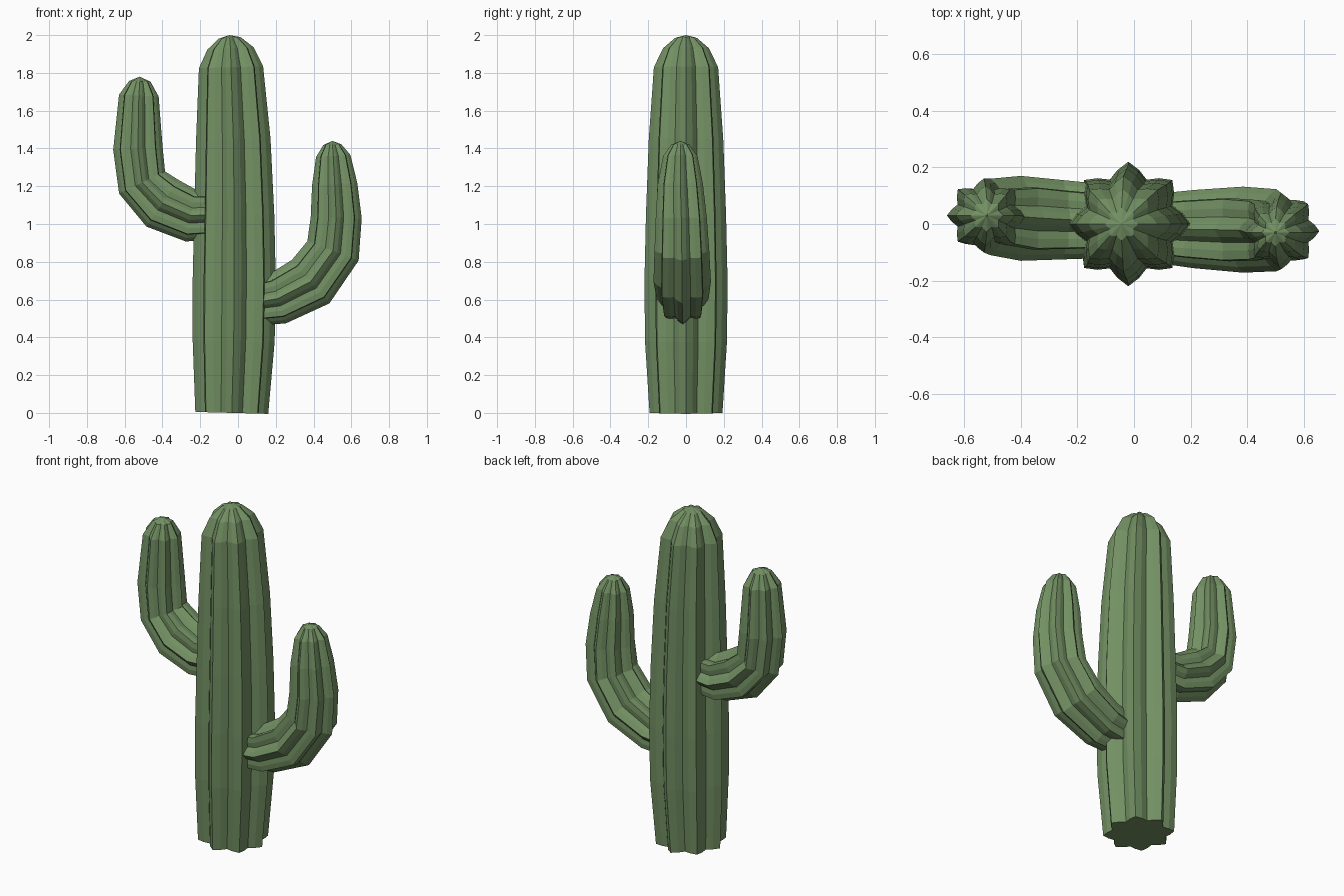
import bpy, bmesh
from math import cos, sin, pi
from mathutils import Vector

if "Cube" in bpy.data.objects:
    bpy.data.objects.remove(bpy.data.objects["Cube"])

RIBS, PER_RIB = 8, 4
SIDES = RIBS * PER_RIB

green = bpy.data.materials.new("cactus_green")
green.diffuse_color = (0.17, 0.28, 0.125, 1)
green.use_nodes = True
green.node_tree.nodes["Principled BSDF"].inputs["Base Color"].default_value = green.diffuse_color


def ribbed_tube(name, rings, tip):
    """Skin star-shaped rings (x, y, z, rib radius) along a path and close at a tip."""
    centres = [Vector(r[:3]) for r in rings] + [Vector(tip)]
    bm = bmesh.new()
    loops = []
    for i, (x, y, z, radius) in enumerate(rings):
        before = (centres[i] - centres[max(i - 1, 0)]).normalized()
        after = (centres[i + 1] - centres[i]).normalized()
        t = before + after
        v = Vector((0, 1, 0))
        u = v.cross(t).normalized()
        loop = []
        for k in range(SIDES):
            a = 2 * pi * k / SIDES
            r = radius * (0.885 + 0.115 * cos(RIBS * a))
            loop.append(bm.verts.new(centres[i] + u * r * cos(a) + v * r * sin(a)))
        loops.append(loop)
    top = bm.verts.new(tip)
    bm.faces.new(loops[0][::-1])
    for k in range(SIDES):
        n = (k + 1) % SIDES
        for lo, hi in zip(loops, loops[1:]):
            bm.faces.new((lo[k], lo[n], hi[n], hi[k]))
        bm.faces.new((loops[-1][k], loops[-1][n], top))
    bmesh.ops.recalc_face_normals(bm, faces=bm.faces)
    mesh = bpy.data.meshes.new(name)
    bm.to_mesh(mesh)
    bm.free()
    mesh.materials.append(green)
    ob = bpy.data.objects.new(name, mesh)
    bpy.context.collection.objects.link(ob)
    return ob


# Trunk
ribbed_tube("trunk", [
    (-0.033, 0, 0.00, 0.193),
    (-0.023, 0, 0.38, 0.217),
    (-0.020, 0, 0.70, 0.220),
    (-0.020, 0, 1.05, 0.212),
    (-0.025, 0, 1.45, 0.197),
    (-0.037, 0, 1.83, 0.170),
    (-0.040, 0, 1.93, 0.122),
    (-0.044, 0, 1.985, 0.058),
], (-0.045, 0, 2.0))

# Left arm, higher on the trunk
ribbed_tube("left_arm", [
    (-0.10, 0.01, 1.05, 0.130),
    (-0.25, 0.015, 1.045, 0.140),
    (-0.40, 0.02, 1.11, 0.150),
    (-0.508, 0.025, 1.22, 0.135),
    (-0.53, 0.03, 1.40, 0.131),
    (-0.525, 0.03, 1.68, 0.105),
    (-0.52, 0.03, 1.755, 0.057),
], (-0.52, 0.03, 1.78))

# Right arm, lower on the trunk
ribbed_tube("right_arm", [
    (0.06, -0.015, 0.58, 0.120),
    (0.21, -0.018, 0.605, 0.138),
    (0.385, -0.02, 0.695, 0.152),
    (0.503, -0.022, 0.858, 0.145),
    (0.52, -0.025, 1.035, 0.135),
    (0.512, -0.03, 1.21, 0.120),
    (0.504, -0.03, 1.36, 0.091),
    (0.50, -0.03, 1.42, 0.048),
], (0.50, -0.03, 1.44))
